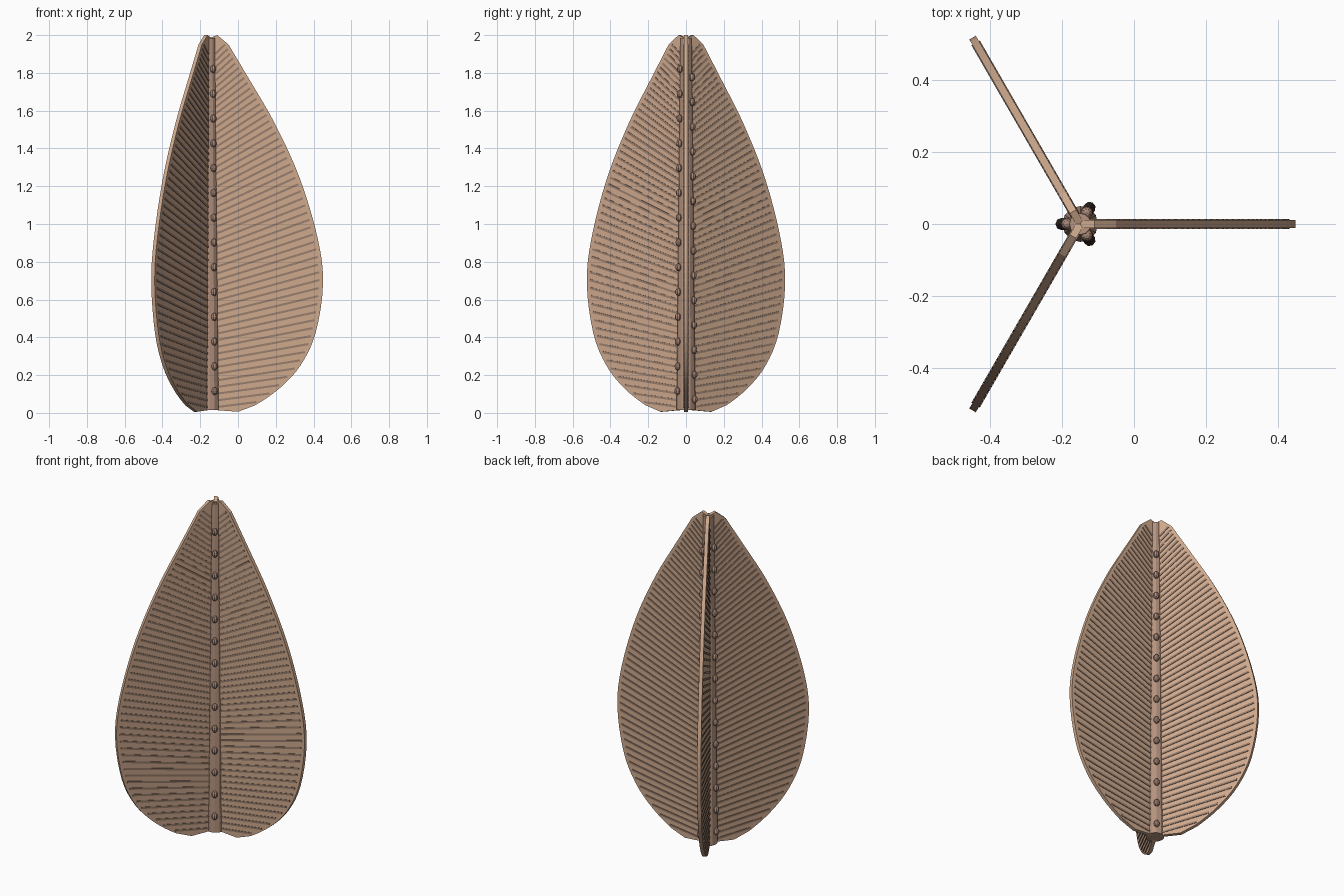
import bpy, bmesh, math
from mathutils import Matrix, Vector

if "Cube" in bpy.data.objects:
    bpy.data.objects.remove(bpy.data.objects["Cube"])

AXIS = Vector((-0.15, 0, 0))


def material(name, rgb):
    m = bpy.data.materials.new(name)
    m.diffuse_color = (*rgb, 1)
    m.use_nodes = True
    m.node_tree.nodes["Principled BSDF"].inputs["Base Color"].default_value = m.diffuse_color
    return m


VANE = material("vane_brown", (0.62, 0.40, 0.27))
RIB = material("rib_dark", (0.32, 0.21, 0.15))
STALK = material("stalk_brown", (0.46, 0.29, 0.21))
BEAD = material("bead_brown", (0.40, 0.25, 0.19))


def finish(bm, name, mat, angle=0.0):
    bmesh.ops.recalc_face_normals(bm, faces=bm.faces)
    me = bpy.data.meshes.new(name)
    bm.to_mesh(me)
    bm.free()
    me.materials.append(mat)
    ob = bpy.data.objects.new(name, me)
    bpy.context.collection.objects.link(ob)
    ob.location = AXIS
    ob.rotation_euler.z = angle
    return ob


# Vane outline as (distance from axis, height), bottom to top
EDGE = [(0.03, 0.015), (0.15, 0.006), (0.24, 0.04), (0.37, 0.13), (0.48, 0.25),
        (0.56, 0.42), (0.60, 0.68), (0.573, 0.92), (0.478, 1.24), (0.346, 1.53),
        (0.213, 1.76), (0.10, 1.95), (0.04, 2.0)]


def catmull(pts, n):
    p = [Vector(q) for q in pts]
    out = []
    for i in range(len(p) - 1):
        a, b, c, d = p[max(i - 1, 0)], p[i], p[i + 1], p[min(i + 2, len(p) - 1)]
        k = n if 2 <= i < len(p) - 3 else 1
        for j in range(k):
            t = j / k
            out.append(0.5 * (2 * b + (c - a) * t + (2 * a - 5 * b + 4 * c - d) * t * t
                              + (3 * b - a - 3 * c + d) * t ** 3))
    return out + [p[-1]]


CURVE = catmull(EDGE, 4)


def radius_at(z):
    for a, b in zip(CURVE[1:], CURVE[2:]):
        if a.y <= z <= b.y:
            return a.x + (b.x - a.x) * (z - a.y) / (b.y - a.y)
    return 0


def make_vane(name, angle):
    bm = bmesh.new()
    pts = [Vector((0, 0.018))] + CURVE + [Vector((0, 1.985))]
    face = bm.faces.new([bm.verts.new((p.x, -0.0105, p.y)) for p in pts])
    ext = bmesh.ops.extrude_face_region(bm, geom=[face], use_keep_orig=True)
    verts = [g for g in ext["geom"] if isinstance(g, bmesh.types.BMVert)]
    bmesh.ops.translate(bm, verts=verts, vec=(0, 0.021, 0))
    bmesh.ops.triangulate(bm, faces=[f for f in bm.faces if len(f.verts) > 4])
    return finish(bm, name, VANE, angle)


def make_ribs(name, angle):
    # Thin bars rising outwards, steeper towards the tip, showing on both faces
    bm = bmesh.new()
    count = 54
    for i in range(count):
        z0 = 0.03 + 1.87 * i / (count - 1)
        tilt = math.radians(7 + 40 * (z0 / 2) ** 1.3)
        d = Vector((math.cos(tilt), 0, math.sin(tilt)))
        start = Vector((0.03, 0, z0))
        length = 0.0
        while True:
            q = start + d * (length + 0.005)
            if q.x > radius_at(q.z) - 0.018:
                break
            length += 0.005
        if length < 0.02:
            continue
        mat = (Matrix.Translation(start + d * length / 2) @ Matrix.Rotation(-tilt, 4, 'Y')
               @ Matrix.Diagonal((length, 0.027, 0.011, 1)))
        bmesh.ops.create_cube(bm, size=1, matrix=mat)
    return finish(bm, name, RIB, angle)


for i in range(3):
    a = math.radians(120 * i)
    make_vane(f"vane_{i + 1}", a)
    make_ribs(f"vane_ribs_{i + 1}", a)

# Tapered central stalk
bm = bmesh.new()
bmesh.ops.create_cone(bm, cap_ends=True, segments=12, radius1=0.05, radius2=0.03,
                      depth=1.97, matrix=Matrix.Translation((0, 0, 1.0)))
finish(bm, "stalk", STALK)

# Rows of beads in the three seams, staggered in height
for i in range(3):
    bm = bmesh.new()
    for k in range(14):
        z = 0.071 + 0.022 * i + 0.1312 * k
        r = 0.053 - 0.009 * z
        bmesh.ops.create_uvsphere(bm, u_segments=8, v_segments=6, radius=1,
                                  matrix=Matrix.Translation((r, 0, z))
                                  @ Matrix.Diagonal((0.017, 0.017, 0.021, 1)))
    finish(bm, f"seam_beads_{i + 1}", BEAD, math.radians(60 + 120 * i))
